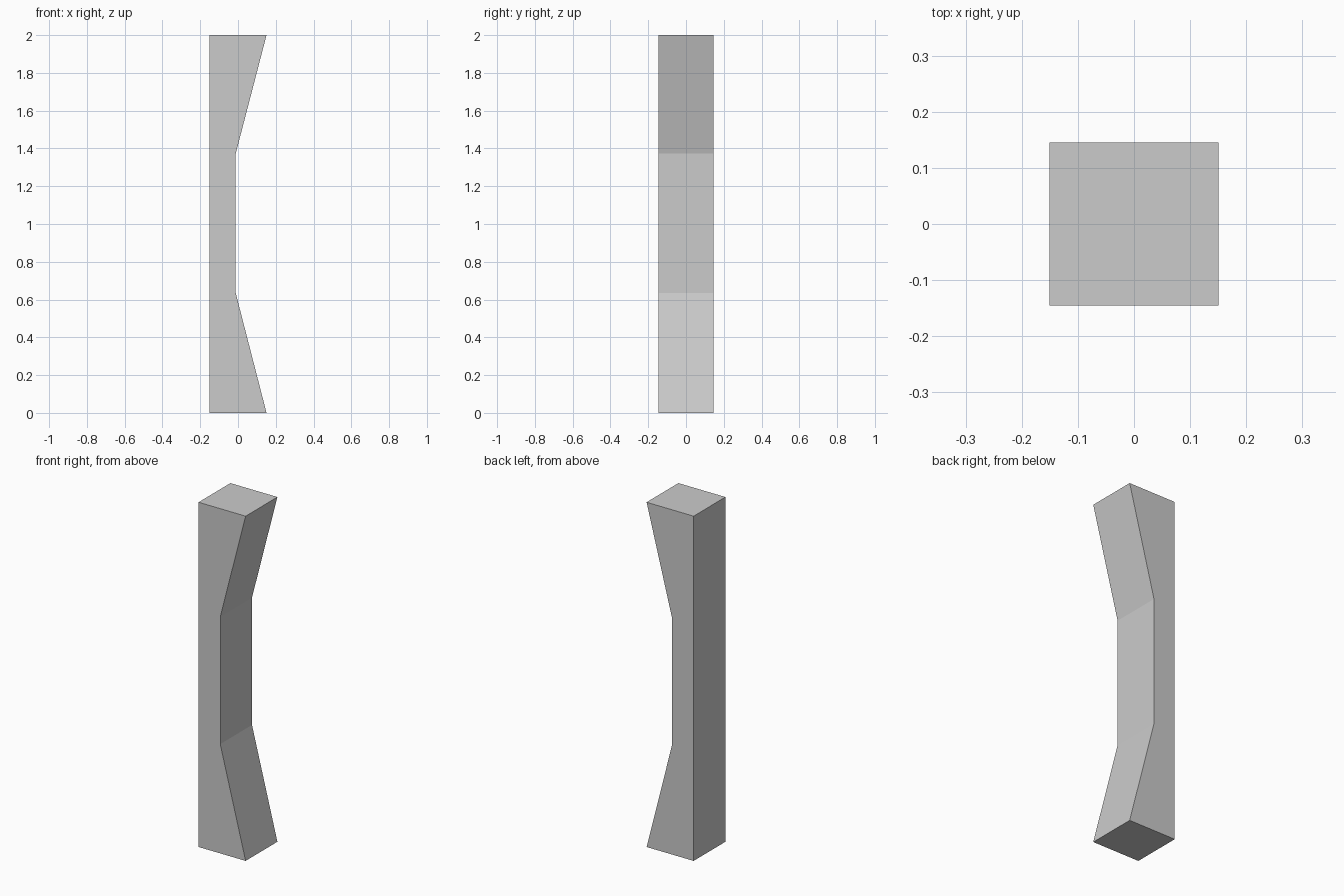
import bpy
import bmesh
from mathutils import Vector

if "Cube" in bpy.data.objects:
    bpy.data.objects.remove(bpy.data.objects["Cube"])

HALF_X, HALF_Y, HEIGHT = 0.151, 0.1455, 2.0
WAIST_X, WAIST_LOW, WAIST_HIGH = -0.012, 0.634, 1.373


def extrude_profile(name, points, half_depth):
    """Extrude an XZ outline symmetrically along Y."""
    bm = bmesh.new()
    face = bm.faces.new([bm.verts.new((x, -half_depth, z)) for x, z in points])
    result = bmesh.ops.extrude_face_region(bm, geom=[face])
    verts = [v for v in result["geom"] if isinstance(v, bmesh.types.BMVert)]
    bmesh.ops.translate(bm, verts=verts, vec=Vector((0, 2 * half_depth, 0)))
    bmesh.ops.recalc_face_normals(bm, faces=bm.faces)
    mesh = bpy.data.meshes.new(name)
    bm.to_mesh(mesh)
    bm.free()
    obj = bpy.data.objects.new(name, mesh)
    bpy.context.collection.objects.link(obj)
    return obj


# Post: straight back, front face tapering in to a narrow waist
extrude_profile("waisted_post", [
    (-HALF_X, 0), (HALF_X, 0),
    (WAIST_X, WAIST_LOW), (WAIST_X, WAIST_HIGH),
    (HALF_X, HEIGHT), (-HALF_X, HEIGHT),
], HALF_Y)
